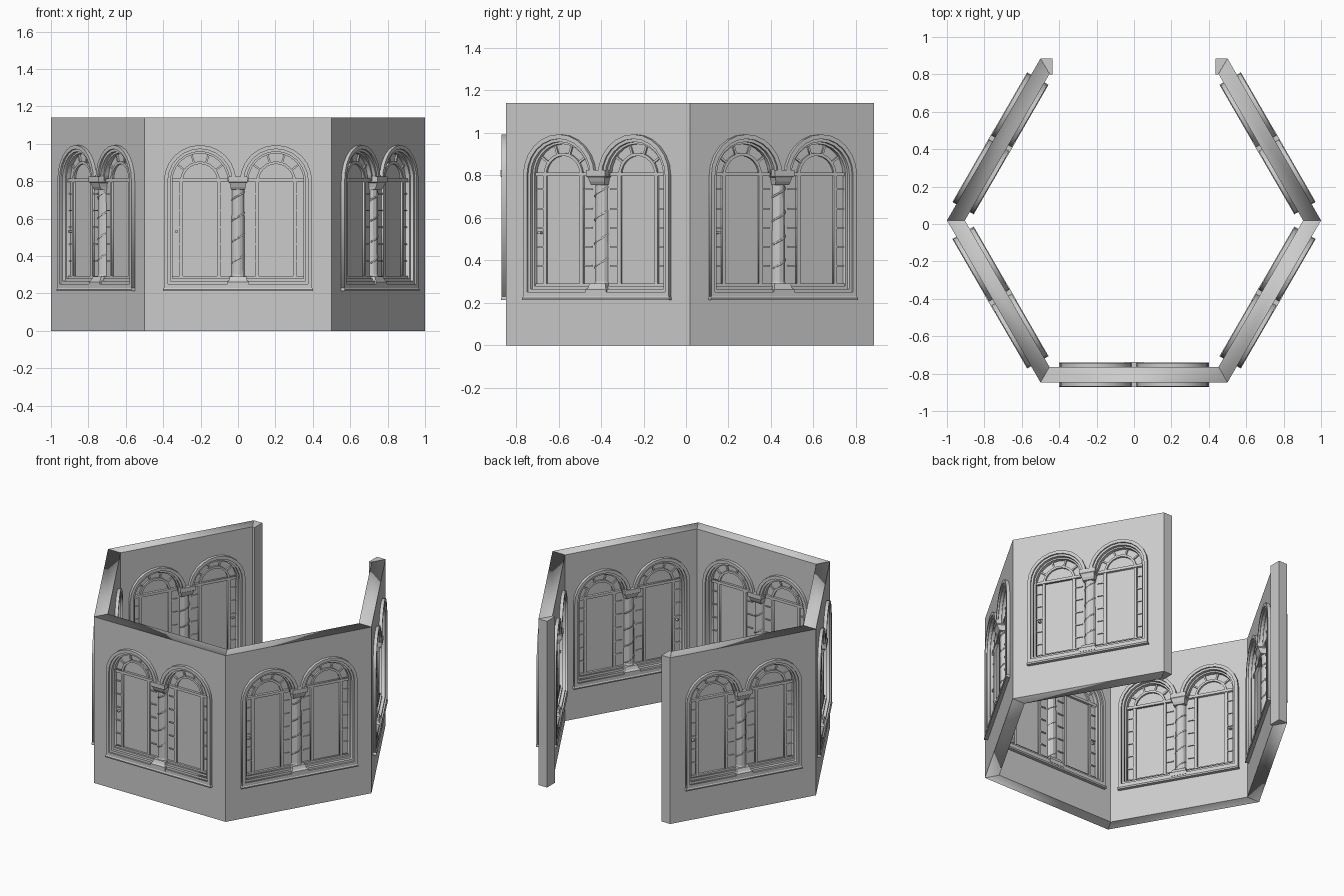
import bpy, bmesh, math
from mathutils import Matrix, Vector

if "Cube" in bpy.data.objects:
    bpy.data.objects.remove(bpy.data.objects["Cube"])

stone = bpy.data.materials.new("pale grey stone")
stone.use_nodes = True
GREY = (0.6, 0.6, 0.6, 1)
stone.diffuse_color = GREY
stone.node_tree.nodes["Principled BSDF"].inputs["Base Color"].default_value = GREY

HEIGHT, HALF = 1.14, 0.0415      # wall height, half thickness
APOTHEM = 0.866 - HALF           # hexagon centre to wall middle
CENTRE_Y = 0.019
SPRING, ARCH_U = 0.80, 0.203     # arch spring height and offset
TURNS = [math.radians(a) for a in (0, 60, -60, 120, -120)]


def place(name, mesh):
    """One linked copy of a bay part on each of the five walls."""
    mesh.materials.clear()
    mesh.materials.append(stone)
    for i, turn in enumerate(TURNS):
        obj = bpy.data.objects.new(f"{name}_{i + 1}", mesh)
        obj.matrix_world = (Matrix.Translation((0, CENTRE_Y, 0)) @ Matrix.Rotation(turn, 4, 'Z')
                            @ Matrix.Translation((0, -APOTHEM, 0)))
        bpy.context.collection.objects.link(obj)


def curve_mesh(curve):
    tmp = bpy.data.objects.new("helper", curve)
    bpy.context.collection.objects.link(tmp)
    dg = bpy.context.evaluated_depsgraph_get()
    mesh = bpy.data.meshes.new_from_object(tmp.evaluated_get(dg))
    bpy.data.objects.remove(tmp)
    return mesh


def slab(loops, half):
    """Upright filled outline (nested loops become holes), thick by 2 * half."""
    curve = bpy.data.curves.new("outline", 'CURVE')
    curve.dimensions, curve.fill_mode, curve.extrude = '2D', 'BOTH', half
    for loop in loops:
        spline = curve.splines.new('POLY')
        spline.points.add(len(loop) - 1)
        for p, (u, z) in zip(spline.points, loop):
            p.co = (u, z, 0, 1)
        spline.use_cyclic_u = True
    mesh = curve_mesh(curve)
    mesh.transform(Matrix.Rotation(math.pi / 2, 4, 'X'))
    return mesh


def rect(u0, u1, z0, z1):
    return [(u0, z0), (u1, z0), (u1, z1), (u0, z1)]


def arc(r, cu, steps=12, cz=SPRING):
    return [(cu - r * math.cos(math.pi * i / steps), cz + r * math.sin(math.pi * i / steps))
            for i in range(steps + 1)]


def twin_arch(r, bottom):
    """Outline of two arches joined over the column."""
    left = [p for p in arc(r, -ARCH_U) if p[0] < -0.001]
    right = [(-u, z) for u, z in reversed(left)]
    return [(-ARCH_U - r, bottom)] + left + right + [(ARCH_U + r, bottom)]


def ring_stack(rings, sides=4, turn=math.pi / 4):
    """Closed stack of rings (z, half width, half depth)."""
    bm = bmesh.new()
    k = 1 / math.cos(math.pi / sides) if sides == 4 else 1
    rows = [[bm.verts.new((k * a * math.cos(turn + math.tau * i / sides),
                           k * b * math.sin(turn + math.tau * i / sides), z))
             for i in range(sides)] for z, a, b in rings]
    for low, high in zip(rows, rows[1:]):
        for i in range(sides):
            j = (i + 1) % sides
            bm.faces.new((low[i], low[j], high[j], high[i]))
    bm.faces.new(rows[0][::-1])
    bm.faces.new(rows[-1])
    mesh = bpy.data.meshes.new("stack")
    bm.to_mesh(mesh)
    bm.free()
    return mesh


# Walls with twin arched openings and mitred ends
MID = APOTHEM * math.tan(math.pi / 6)
wall = slab([rect(-MID, MID, 0, HEIGHT), twin_arch(0.17, 0.25)], HALF)
for v in wall.vertices:
    if abs(v.co.x) > MID - 0.01:
        v.co.x = math.copysign(MID - v.co.y * math.tan(math.pi / 6), v.co.x)
place("wall", wall)

# Stepped mouldings round the openings
place("outer_moulding", slab([twin_arch(0.193, 0.218), twin_arch(0.172, 0.25)], 0.062))
place("middle_moulding", slab([twin_arch(0.178, 0.245), twin_arch(0.158, 0.265)], 0.052))
place("inner_moulding", slab([twin_arch(0.165, 0.255), twin_arch(0.148, 0.28)], 0.033))
place("sill", ring_stack([(0.213, 0.40, 0.064), (0.222, 0.40, 0.066), (0.232, 0.395, 0.06)]))

# Window panes and their bars
place("pane", slab([twin_arch(0.165, 0.25)], 0.008))
posts = [rect(c + d - 0.009, c + d + 0.009, 0.27, SPRING)
         for c in (-ARCH_U, ARCH_U) for d in (-0.1, 0.1)]
place("window_posts", slab(posts, 0.02))
place("transom", slab([rect(-0.36, 0.36, SPRING - 0.004, SPRING + 0.014)], 0.024))
place("bottom_rail", slab([rect(-0.36, 0.36, 0.275, 0.292)], 0.022))
fans, spokes, ties = [], [], []
for c in (-ARCH_U, ARCH_U):
    fans.append(arc(0.106, c) + arc(0.092, c)[::-1])
    for deg in (36, 72, 108, 144):
        d = Vector((math.cos(math.radians(deg)), math.sin(math.radians(deg))))
        n = Vector((-d.y, d.x)) * 0.005
        o = Vector((c, SPRING))
        spokes.append([tuple(o + d * r + n * s)
                       for r, s in ((0.1, -1), (0.155, -1), (0.155, 1), (0.1, 1))])
    for d in (-0.13, 0.13):
        for z in (0.37, 0.46, 0.55, 0.64, 0.73):
            ties.append(rect(c + d - 0.024, c + d + 0.024, z, z + 0.007))
place("fan_arch", slab(fans, 0.02))
place("fan_spokes", slab(spokes, 0.018))
place("side_light_bars", slab(ties, 0.015))
place("latch", slab([rect(-0.338, -0.322, 0.525, 0.535)], 0.026))

# Central column with a spiral band
shaft_rings = [(0.28, 0.042, 0.042), (0.3, 0.036, 0.036), (0.75, 0.034, 0.034), (0.78, 0.04, 0.04)]
place("column_shaft", ring_stack(shaft_rings, 12))
spiral = bpy.data.curves.new("spiral", 'CURVE')
spiral.dimensions, spiral.bevel_depth, spiral.bevel_resolution = '3D', 0.005, 0
line = spiral.splines.new('POLY')
STEPS = 48
line.points.add(STEPS)
for i, p in enumerate(line.points):
    a = math.tau * 4 * i / STEPS
    p.co = (0.034 * math.cos(a), 0.034 * math.sin(a), 0.3 + 0.45 * i / STEPS, 1)
place("column_spiral", curve_mesh(spiral))
place("column_base", ring_stack([(0.235, 0.056, 0.064), (0.262, 0.056, 0.064),
                                 (0.27, 0.048, 0.054), (0.29, 0.044, 0.046)]))
place("column_capital", ring_stack([(0.755, 0.038, 0.042), (0.77, 0.04, 0.052), (0.79, 0.045, 0.06),
                                    (0.795, 0.052, 0.067), (0.825, 0.052, 0.067)]))

# Square jambs at the open ends
for side, name in ((-1, "right_end_jamb"), (1, "left_end_jamb")):
    bm = bmesh.new()
    corners = [(0.5, 0.885), (0.435, 0.885), (0.435, 0.8), (0.45, 0.8)]
    face = bm.faces.new([bm.verts.new((side * x, y, 0)) for x, y in corners])
    top = bmesh.ops.extrude_face_region(bm, geom=[face])["geom"]
    for v in top:
        if isinstance(v, bmesh.types.BMVert):
            v.co.z = HEIGHT
    bmesh.ops.recalc_face_normals(bm, faces=bm.faces)
    mesh = bpy.data.meshes.new(name)
    bm.to_mesh(mesh)
    bm.free()
    mesh.materials.append(stone)
    bpy.context.collection.objects.link(bpy.data.objects.new(name, mesh))
